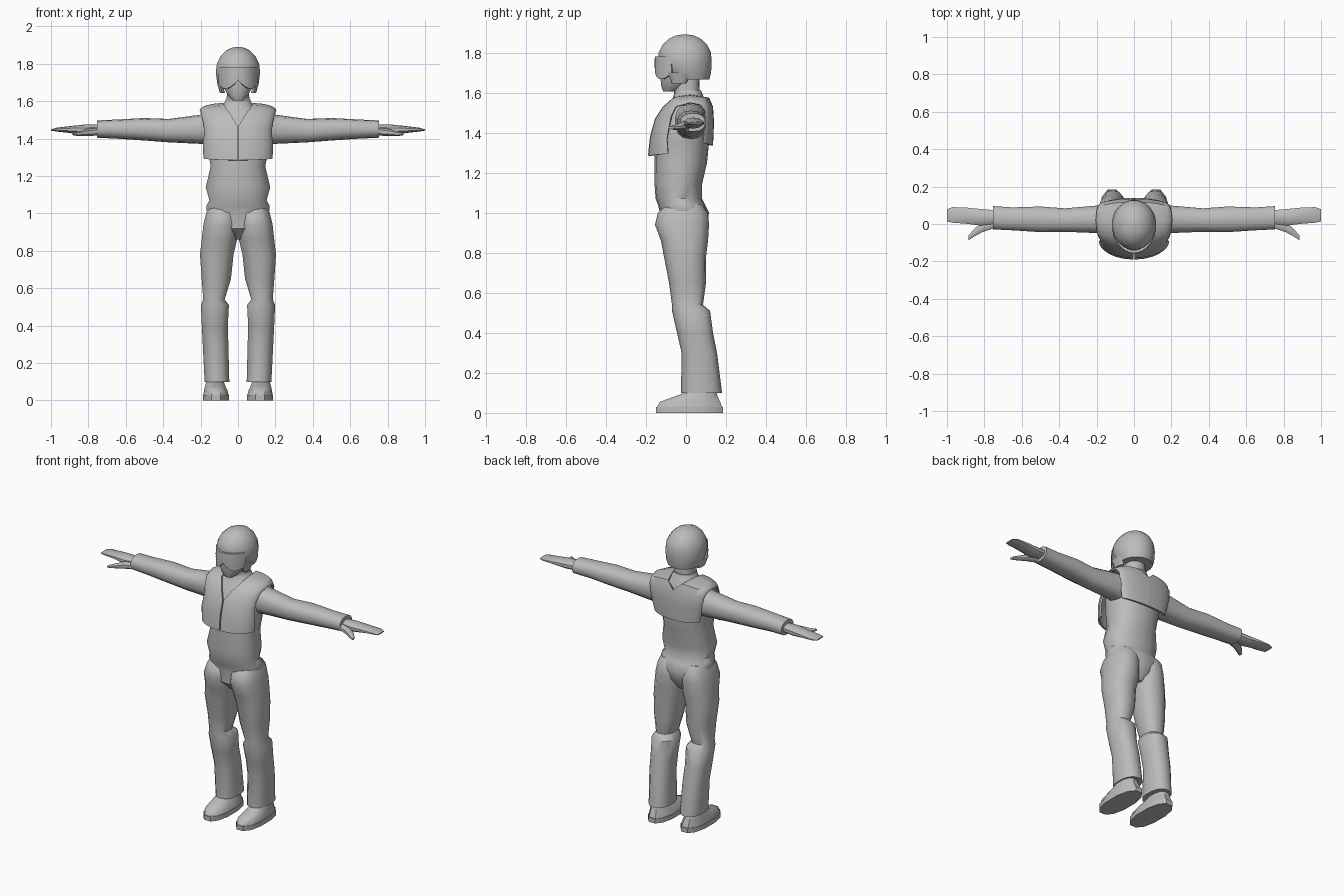
import bpy, bmesh, math

grey = bpy.data.materials.new("plain_grey")
grey.diffuse_color = (0.5, 0.5, 0.5, 1)


def finish(name, bm, mirror=False, thickness=0.0, angle=42):
    """Turn a bmesh into a smooth-shaded object, optionally shelled and mirrored on x."""
    bmesh.ops.recalc_face_normals(bm, faces=bm.faces)
    if thickness:
        bmesh.ops.solidify(bm, geom=bm.faces[:], thickness=thickness)
        bmesh.ops.recalc_face_normals(bm, faces=bm.faces)
    me = bpy.data.meshes.new(name)
    bm.to_mesh(me)
    bm.free()
    me.materials.append(grey)
    for p in me.polygons:
        p.use_smooth = True
    me.set_sharp_from_angle(angle=math.radians(angle))
    ob = bpy.data.objects.new(name, me)
    bpy.context.collection.objects.link(ob)
    if mirror:
        ob.modifiers.new("mirror", 'MIRROR').use_clip = False
    return ob


def loft(name, rings, axis='z', sides=14, power=0.85, mirror=False, angle=42):
    """Rings are (position, a0, a1, b0, b1): the bounds of a rounded section."""
    bm = bmesh.new()
    loops = []
    for pos, a0, a1, b0, b1 in rings:
        loop = []
        for i in range(sides):
            t = 2 * math.pi * (i + 0.5) / sides
            c, s = math.cos(t), math.sin(t)
            a = (a0 + a1) / 2 + (a1 - a0) / 2 * math.copysign(abs(c) ** power, c)
            b = (b0 + b1) / 2 + (b1 - b0) / 2 * math.copysign(abs(s) ** power, s)
            loop.append(bm.verts.new((a, b, pos) if axis == 'z' else (pos, a, b)))
        loops.append(loop)
    for l0, l1 in zip(loops, loops[1:]):
        for i in range(sides):
            j = (i + 1) % sides
            bm.faces.new((l0[i], l0[j], l1[j], l1[i]))
    bm.faces.new(loops[0])
    bm.faces.new(loops[-1])
    return finish(name, bm, mirror, angle=angle)


def sheet(name, rows, mirror=False, thickness=0.012):
    """Rows of points joined into a shelled panel."""
    bm = bmesh.new()
    grid = [[bm.verts.new(p) for p in row] for row in rows]
    for r0, r1 in zip(grid, grid[1:]):
        for i in range(len(r0) - 1):
            bm.faces.new((r0[i], r0[i + 1], r1[i + 1], r1[i]))
    return finish(name, bm, mirror, thickness)


def centred(rows):
    return [(z, -rx, rx, y0, y1) for z, rx, y0, y1 in rows]


# Body from crotch to neck
loft("torso", centred([
    (0.86, 0.03, -0.07, 0.06), (0.92, 0.12, -0.13, 0.10), (1.00, 0.168, -0.13, 0.115),
    (1.04, 0.172, -0.14, 0.095), (1.07, 0.155, -0.152, 0.08), (1.14, 0.175, -0.157, 0.08),
    (1.25, 0.148, -0.157, 0.105), (1.35, 0.165, -0.155, 0.115), (1.47, 0.175, -0.135, 0.115),
    (1.54, 0.14, -0.085, 0.11), (1.575, 0.08, -0.065, 0.09), (1.61, 0.066, -0.055, 0.075)]),
    sides=18, power=0.9)
loft("neck", centred([(1.55, 0.065, -0.06, 0.07), (1.70, 0.058, -0.06, 0.065)]))

# Trouser legs with a step at the knee
loft("leg", [
    (0.10, 0.045, 0.18, -0.025, 0.18), (0.30, 0.05, 0.19, -0.022, 0.155),
    (0.40, 0.053, 0.195, -0.045, 0.135), (0.51, 0.047, 0.20, -0.07, 0.12),
    (0.54, 0.07, 0.187, -0.07, 0.085), (0.65, 0.036, 0.196, -0.085, 0.10),
    (0.78, 0.022, 0.205, -0.11, 0.10), (0.86, 0.003, 0.196, -0.125, 0.11),
    (0.94, 0.0, 0.187, -0.155, 0.115), (1.00, 0.005, 0.172, -0.14, 0.11),
    (1.04, 0.03, 0.155, -0.10, 0.08)], mirror=True)

# Shoes and soles
loft("sole", [(0.0, 0.045, 0.19, -0.155, 0.19), (0.03, 0.045, 0.19, -0.155, 0.19)],
     mirror=True, sides=12, angle=35)
loft("shoe", [
    (0.03, 0.048, 0.187, -0.15, 0.185), (0.055, 0.055, 0.183, -0.135, 0.175),
    (0.075, 0.065, 0.178, -0.08, 0.165), (0.10, 0.075, 0.172, -0.01, 0.155),
    (0.13, 0.08, 0.165, 0.0, 0.15)], mirror=True, sides=12)

# Sleeves, hands and thumbs
loft("arm", [
    (0.12, -0.06, 0.10, 1.365, 1.545), (0.20, -0.05, 0.10, 1.372, 1.528),
    (0.37, -0.043, 0.085, 1.38, 1.505), (0.50, -0.045, 0.095, 1.39, 1.51),
    (0.65, -0.035, 0.09, 1.40, 1.502), (0.755, -0.03, 0.097, 1.405, 1.497)],
    axis='x', mirror=True)
loft("hand", [
    (0.74, 0.0, 0.075, 1.425, 1.475), (0.82, -0.01, 0.082, 1.42, 1.475),
    (0.90, 0.0, 0.09, 1.43, 1.467), (0.97, 0.005, 0.092, 1.438, 1.458),
    (1.0, 0.012, 0.08, 1.443, 1.45)], axis='x', sides=10, mirror=True)
loft("thumb", [
    (0.75, -0.025, 0.03, 1.415, 1.46), (0.81, -0.045, 0.01, 1.412, 1.452),
    (0.85, -0.066, -0.02, 1.412, 1.44), (0.885, -0.088, -0.06, 1.418, 1.432)],
    axis='x', sides=8, mirror=True)

# Open-sided vest: each row runs from the centre line to the arm edge,
# from the back hem over the shoulder to the front hem
vest_rows = []
for (xi, yi, zi), (xo, yo, zo) in [
        ((0.0, 0.135, 1.335), (0.165, 0.085, 1.35)), ((0.0, 0.14, 1.45), (0.185, 0.095, 1.45)),
        ((0.0, 0.135, 1.53), (0.195, 0.095, 1.51)), ((0.05, 0.115, 1.575), (0.2, 0.07, 1.54)),
        ((0.078, 0.02, 1.59), (0.205, 0.02, 1.55)), ((0.075, -0.06, 1.578), (0.197, -0.05, 1.53)),
        ((0.04, -0.115, 1.53), (0.185, -0.075, 1.48)), ((0.004, -0.155, 1.47), (0.18, -0.085, 1.43)),
        ((0.004, -0.18, 1.38), (0.188, -0.095, 1.37)), ((0.004, -0.19, 1.285), (0.185, -0.09, 1.295))]:
    row = []
    for i in range(7):
        t = i / 6 * math.pi / 2
        s, c = math.sin(t), math.cos(t)
        row.append((xi + (xo - xi) * s, yo + (yi - yo) * c, zo + (zi - zo) * c))
    vest_rows.append(row)
sheet("vest", vest_rows, mirror=True)

# Face with pointed chin
loft("face", centred([
    (1.605, 0.03, -0.115, -0.05), (1.63, 0.055, -0.125, 0.0), (1.67, 0.075, -0.13, 0.04),
    (1.74, 0.085, -0.135, 0.06)]), sides=12)

# Helmet dome
loft("helmet", centred([
    (1.665, 0.098, -0.08, 0.118), (1.70, 0.113, -0.115, 0.127), (1.755, 0.12, -0.138, 0.13),
    (1.80, 0.114, -0.138, 0.126), (1.84, 0.095, -0.117, 0.106), (1.87, 0.066, -0.085, 0.073),
    (1.885, 0.036, -0.05, 0.04), (1.89, 0.01, -0.016, 0.006)]), sides=20, power=1.0)

# Ear flaps under the helmet sides
loft("ear_flap", [(1.645, 0.07, 0.098, -0.07, 0.0), (1.70, 0.08, 0.113, -0.09, 0.03)],
     sides=10, mirror=True)

# Wrap-around visor with a notch over the nose
visor_rows = []
for k in range(5):
    row = []
    for i in range(13):
        a = math.radians(-62 + 124 * i / 12)
        low = 1.712 - 0.045 * math.sin(min(1, abs(a) / 0.6) * math.pi / 2)
        low += 0.03 * max(0, abs(a) - 0.8) / 0.28
        z = low + (1.78 - low) * k / 4
        bulge = 1 - 0.04 * (k / 4 - 0.5) ** 2
        row.append((0.118 * bulge * math.sin(a), -0.157 * bulge * math.cos(a), z))
    visor_rows.append(row)
sheet("visor", visor_rows, thickness=0.015)
